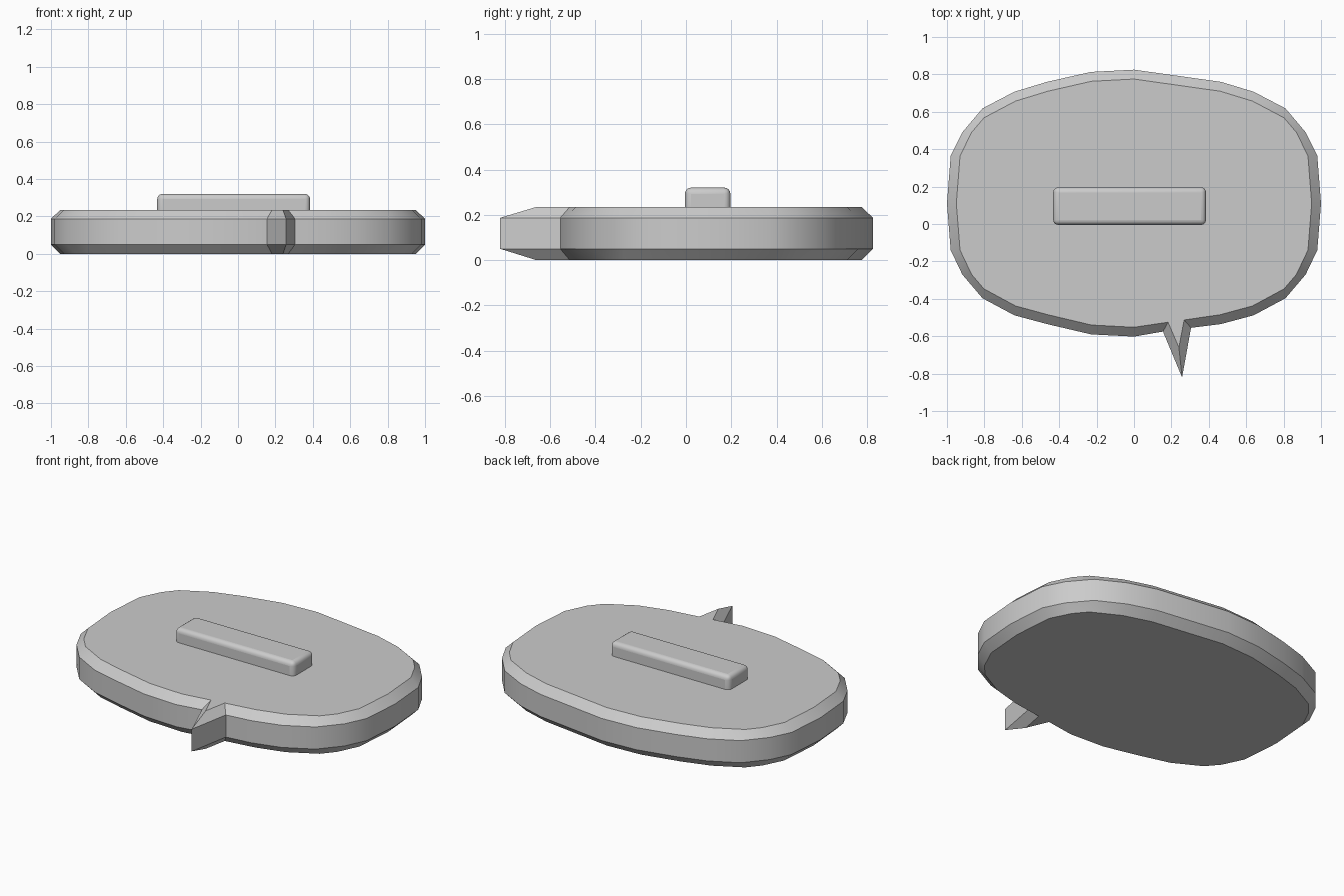
import bpy, bmesh, math

if "Cube" in bpy.data.objects:
    bpy.data.objects.remove(bpy.data.objects["Cube"])

BEVEL = 0.05
ZS = (0.0, 0.05, 0.187, 0.235)


def smooth(obj, angle):
    bpy.ops.object.select_all(action='DESELECT')
    bpy.context.view_layer.objects.active = obj
    obj.select_set(True)
    bpy.ops.object.shade_smooth_by_angle(angle=math.radians(angle))


# Right side of the bubble, from lower to upper; mirrored for the left
side = [(0.465, -0.535), (0.64, -0.488), (0.81, -0.397), (0.918, -0.27),
        (0.98, -0.14), (1.0, 0.11), (0.98, 0.365), (0.918, 0.49),
        (0.81, 0.618), (0.64, 0.707), (0.465, 0.76)]


def inset(p):
    # chamfer shifts sideways at the ends, vertically elsewhere
    x, y = p
    if abs(x) > 0.85:
        return x - math.copysign(BEVEL, x), y
    return x * 0.99, y - math.copysign(BEVEL, y)


right_pairs = [(p, inset(p)) for p in side]
left_pairs = [((-x, y), (-i, j)) for (x, y), (i, j) in reversed(right_pairs)]
top_pairs = [(p, inset(p)) for p in [(0.25, 0.79), (0, 0.825), (-0.23, 0.813)]]
bottom_pairs = [(p, inset(p)) for p in [(-0.23, -0.59), (0, -0.602)]]
# Speech tail
tail_pairs = [((0.155, -0.575), (0.182, -0.525)),
              ((0.257, -0.82), (0.24, -0.66)),
              ((0.305, -0.555), (0.268, -0.513))]
pairs = right_pairs + top_pairs + left_pairs + bottom_pairs + tail_pairs

# Bubble body: chamfered slab
bm = bmesh.new()
rings = []
for z, k in zip(ZS, (1, 0, 0, 1)):
    rings.append([bm.verts.new((*pr[k], z)) for pr in pairs])
n = len(pairs)
for a, b in zip(rings, rings[1:]):
    for i in range(n):
        j = (i + 1) % n
        bm.faces.new((a[i], a[j], b[j], b[i]))
bm.faces.new(rings[0][::-1])
bm.faces.new(rings[-1])
mesh = bpy.data.meshes.new("bubble_body")
bm.to_mesh(mesh)
bm.free()
body = bpy.data.objects.new("bubble_body", mesh)
bpy.context.collection.objects.link(body)
smooth(body, 32)

# Raised bar with rounded edges
lo, hi = (-0.432, -0.005, 0.15), (0.385, 0.196, 0.32)
bpy.ops.mesh.primitive_cube_add(size=1, location=[(a + b) / 2 for a, b in zip(lo, hi)])
bar = bpy.context.object
bar.name = "raised_bar"
bar.scale = [b - a for a, b in zip(lo, hi)]
bpy.ops.object.transform_apply(location=False, rotation=False, scale=True)
bev = bar.modifiers.new("rounding", 'BEVEL')
bev.width = 0.027
bev.segments = 4
smooth(bar, 40)
